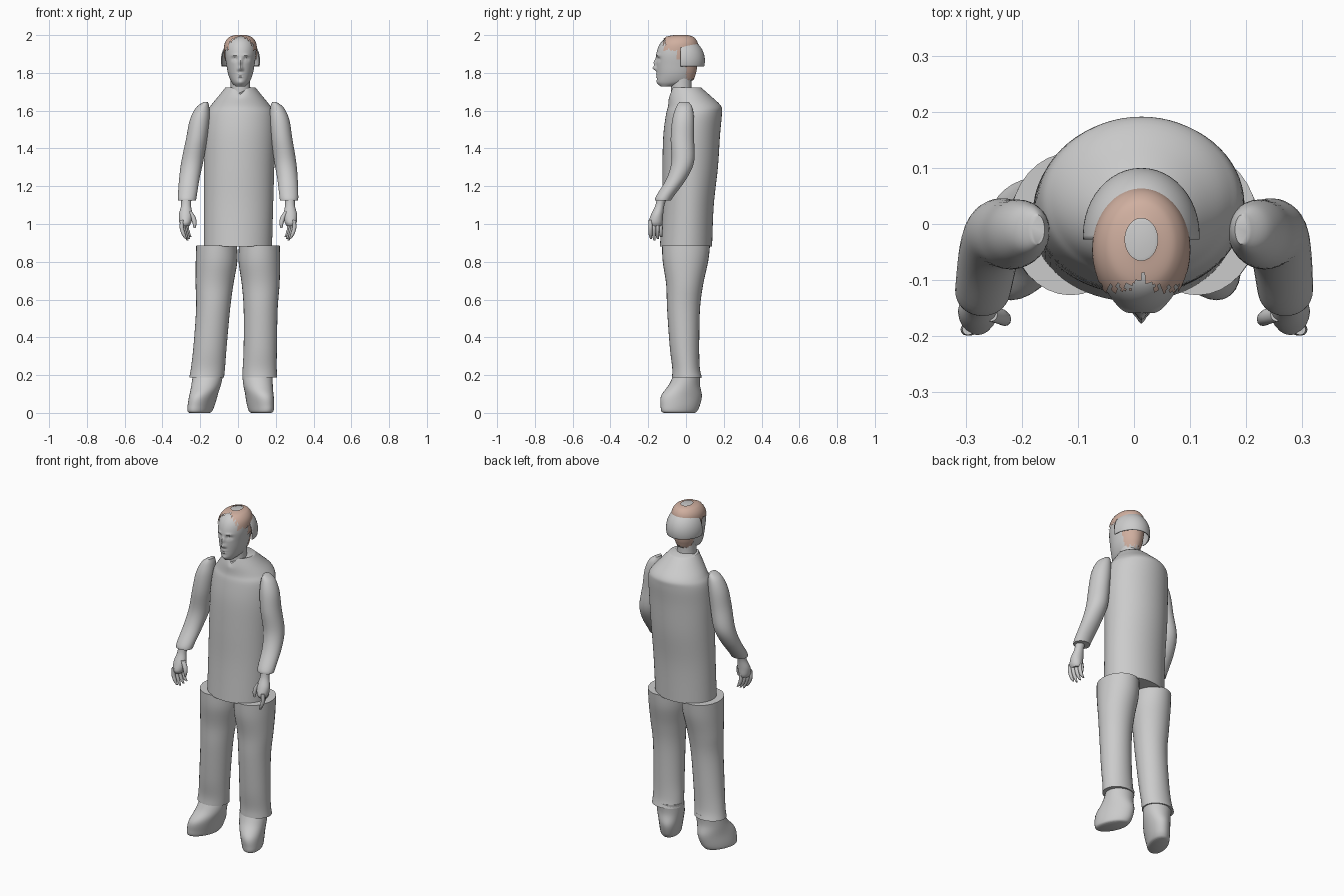
import bpy
import bmesh
import math

cube = bpy.data.objects.get("Cube")
if cube:
    bpy.data.objects.remove(cube, do_unlink=True)

MID = 0.013  # centre line of torso and head


def material(name, rgb):
    mat = bpy.data.materials.new(name)
    mat.use_nodes = True
    mat.diffuse_color = (*rgb, 1)
    mat.node_tree.nodes["Principled BSDF"].inputs["Base Color"].default_value = (*rgb, 1)
    return mat


GREY = material("plain grey", (0.6, 0.6, 0.6))
BROWN = material("light brown hair", (0.63, 0.43, 0.35))


def finish(name, bm, mat, angle=50):
    mesh = bpy.data.meshes.new(name)
    bm.to_mesh(mesh)
    bm.free()
    mesh.materials.append(mat)
    obj = bpy.data.objects.new(name, mesh)
    bpy.context.collection.objects.link(obj)
    bpy.ops.object.select_all(action="DESELECT")
    obj.select_set(True)
    bpy.context.view_layer.objects.active = obj
    bpy.ops.object.shade_smooth_by_angle(angle=math.radians(angle))
    return obj


def spline(a, b, c, d, t):
    return 0.5 * (2 * b + (c - a) * t + (2 * a - 5 * b + 4 * c - d) * t * t
                  + (3 * b - a - 3 * c + d) * t ** 3)


def smooth_rings(rings, steps):
    result = []
    last = len(rings) - 1
    for i in range(last):
        near = [rings[max(0, min(last, i + k))] for k in (-1, 0, 1, 2)]
        for s in range(steps):
            result.append([spline(*vals, s / steps) for vals in zip(*near)])
    result.append(list(rings[-1]))
    return result


def loft(name, rings, mat=GREY, sides=32, steps=5, edit=None, keep=None):
    """Skin level oval rings (x, y, z, half width, half depth, optional shear)."""
    bm = bmesh.new()
    loops = []
    for x, y, z, rx, ry, *shear in smooth_rings(rings, steps):
        slant = shear[0] if shear else 0
        loop = []
        for k in range(sides):
            a = math.tau * k / sides
            dy = ry * math.sin(a)
            loop.append(bm.verts.new((x + rx * math.cos(a) - slant * dy, y + dy, z)))
        loops.append(loop)
    for low, high in zip(loops, loops[1:]):
        for k in range(sides):
            n = (k + 1) % sides
            bm.faces.new((low[k], low[n], high[n], high[k]))
    bm.faces.new(loops[0])
    bm.faces.new(loops[-1])
    bmesh.ops.recalc_face_normals(bm, faces=bm.faces)
    if edit:
        for v in bm.verts:
            edit(v.co)
    if keep:
        drop = [f for f in bm.faces if not keep(f.calc_center_median())]
        bmesh.ops.delete(bm, geom=drop, context="FACES")
    return finish(name, bm, mat)


def other_side(rings, shift):
    """Mirror rings to the right side, with a height-dependent shift."""
    return [(-r[0] + shift(r[2]), *r[1:5], *[-s for s in r[5:]]) for r in rings]


def pair(name, rings, shift, **options):
    loft("left_" + name, rings, **options)
    loft("right_" + name, other_side(rings, shift), **options)


# Torso with a small notch at the collar
def collar_notch(co):
    off = abs(co.x - MID)
    if co.z > 1.66 and co.y < 0 and off < 0.04:
        co.z -= 0.035 * (1 - off / 0.04) * (co.z - 1.66) / 0.06


loft("torso", [
    (0, 0, 0.88, 0.18, 0.138), (0.003, 0.01, 1.1, 0.183, 0.137),
    (0.006, 0.022, 1.3, 0.186, 0.147), (0.01, 0.03, 1.47, 0.187, 0.15),
    (MID, 0.042, 1.58, 0.18, 0.148), (MID, 0.045, 1.625, 0.158, 0.14),
    (MID, 0.022, 1.675, 0.118, 0.112), (MID, 0, 1.722, 0.08, 0.08),
], sides=64, edit=collar_notch)

# Trouser legs
pair("trouser_leg", [
    (0.113, 0, 0.885, 0.108, 0.127), (0.113, -0.003, 0.8, 0.11, 0.12),
    (0.12, -0.007, 0.68, 0.1, 0.098), (0.12, -0.013, 0.55, 0.09, 0.087),
    (0.118, -0.008, 0.35, 0.088, 0.078), (0.115, 0, 0.24, 0.09, 0.073),
    (0.115, 0.005, 0.188, 0.092, 0.079),
], lambda z: -0.05 * ((0.885 - z) / 0.69) ** 2)

# Shoes with the toes turned out
pair("shoe", [
    (0.103, 0.008, 0.21, 0.08, 0.07, 0), (0.106, -0.008, 0.15, 0.078, 0.082, 0.1),
    (0.114, -0.024, 0.09, 0.07, 0.108, 0.25), (0.12, -0.031, 0.035, 0.064, 0.103, 0.3),
    (0.123, -0.036, 0.008, 0.058, 0.094, 0.3), (0.123, -0.036, 0, 0.048, 0.082, 0.3),
], lambda z: -0.055 - 0.12 * (0.21 - z))


# Sleeves
def arm_shift(z):
    return 0.02 * max(0, z - 1.13) / 0.5


pair("sleeve", [
    (0.192, -0.01, 1.645, 0.012, 0.026), (0.207, -0.01, 1.615, 0.036, 0.044),
    (0.22, -0.015, 1.55, 0.052, 0.058), (0.232, -0.019, 1.45, 0.056, 0.062),
    (0.25, -0.017, 1.33, 0.058, 0.06), (0.262, -0.05, 1.24, 0.054, 0.053),
    (0.269, -0.11, 1.15, 0.05, 0.047), (0.27, -0.122, 1.125, 0.048, 0.042),
], arm_shift)

# Hands: palm, four fingers and a thumb
pair("palm", [
    (0.274, -0.125, 1.15, 0.03, 0.028), (0.275, -0.138, 1.1, 0.026, 0.024),
    (0.277, -0.153, 1.05, 0.036, 0.032), (0.279, -0.161, 1.01, 0.032, 0.037),
    (0.279, -0.161, 0.99, 0.022, 0.03),
], arm_shift, sides=20)
for i in range(4):
    x, y = 0.296 - 0.009 * i, -0.188 + 0.018 * i
    tip = 0.912 + 0.009 * abs(i - 1)
    pair(f"finger_{i + 1}", [
        (x, y, 1.02, 0.01, 0.01), (x + 0.002, y, 0.98, 0.011, 0.011),
        (x - 0.008, y, 0.945, 0.01, 0.01), (x - 0.02, y + 0.003, tip, 0.005, 0.005),
    ], arm_shift, sides=12, steps=4)
pair("thumb", [
    (0.255, -0.16, 1.065, 0.012, 0.014), (0.238, -0.165, 1.035, 0.014, 0.014),
    (0.23, -0.17, 1.005, 0.011, 0.012), (0.23, -0.172, 0.978, 0.005, 0.006),
], arm_shift, sides=12, steps=4)

# Neck
loft("neck", [(MID, -0.02, 1.66, 0.058, 0.058), (MID, -0.025, 1.72, 0.052, 0.054),
              (MID, -0.025, 1.79, 0.052, 0.054)])

# Head; each face feature is (offset, height, width, tall, push along y)
FEATURES = [
    (0, 1.824, 0.011, 0.011, -0.02), (0, 1.853, 0.009, 0.02, -0.014),
    (0, 1.793, 0.017, 0.004, -0.006), (0, 1.779, 0.014, 0.004, -0.006),
    (0, 1.75, 0.016, 0.01, -0.004),
]
for side in (-1, 1):
    FEATURES += [
        (side * 0.031, 1.873, 0.014, 0.009, 0.013), (side * 0.031, 1.871, 0.008, 0.005, -0.009),
        (side * 0.03, 1.893, 0.018, 0.006, -0.006), (side * 0.013, 1.817, 0.005, 0.006, -0.005),
    ]


def sculpt_face(co):
    if co.y < -0.06:
        co.y += sum(push * math.exp(-((co.x - MID - x) / w) ** 2 - ((co.z - z) / h) ** 2)
                    for x, z, w, h, push in FEATURES)


def skull(grow):
    spans = [  # height, front, back, half width
        (1.728, -0.135, -0.07, 0.025), (1.75, -0.152, 0.02, 0.047),
        (1.79, -0.154, 0.045, 0.064), (1.84, -0.157, 0.055, 0.074),
        (1.9, -0.157, 0.06, 0.082), (1.95, -0.14, 0.058, 0.079),
        (1.983, -0.108, 0.038, 0.057), (1.995, -0.06, 0.005, 0.024),
    ]
    return [(MID, (f + b) / 2, z + (grow if z > 1.94 else 0), w + grow, (b - f) / 2 + grow)
            for z, f, b, w in spans]


loft("head", skull(0), sides=96, steps=8, edit=sculpt_face)


# Hair: a thin shell with a ragged edge and a bare crown
def hair_area(c):
    x = c.x - MID
    rag = 0.005 * math.sin(x * 420) + 0.004 * math.sin(c.y * 330)
    peak = 0.025 * max(0, 1 - abs(x) / 0.025)
    if c.y < -0.116 + peak + rag:
        return False
    if x * x + (c.y + 0.015) ** 2 < 0.0003 and c.z > 1.9:
        return False
    line = 1.765 if c.y > 0 else 1.87 if c.y > -0.05 else 1.92
    return c.z > line + rag


loft("hair", skull(0.005), mat=BROWN, sides=96, steps=8, keep=hair_area)

# Half-round band wrapped around the back of the head
bm = bmesh.new()
bmesh.ops.create_uvsphere(bm, u_segments=48, v_segments=32, radius=1)
for v in bm.verts:
    v.co = (MID + v.co.x * 0.104, -0.02 + v.co.y * 0.12, 1.865 + v.co.z * 0.123)
for point, normal in (((0, -0.028, 0), (0, 1, 0)), ((0, 0, 1.835), (0, 0, 1))):
    bmesh.ops.bisect_plane(bm, geom=bm.verts[:] + bm.edges[:] + bm.faces[:],
                           plane_co=point, plane_no=normal, clear_inner=True)
band = finish("head_band", bm, GREY)
shell = band.modifiers.new("thickness", "SOLIDIFY")
shell.thickness = 0.006
shell.offset = -1
